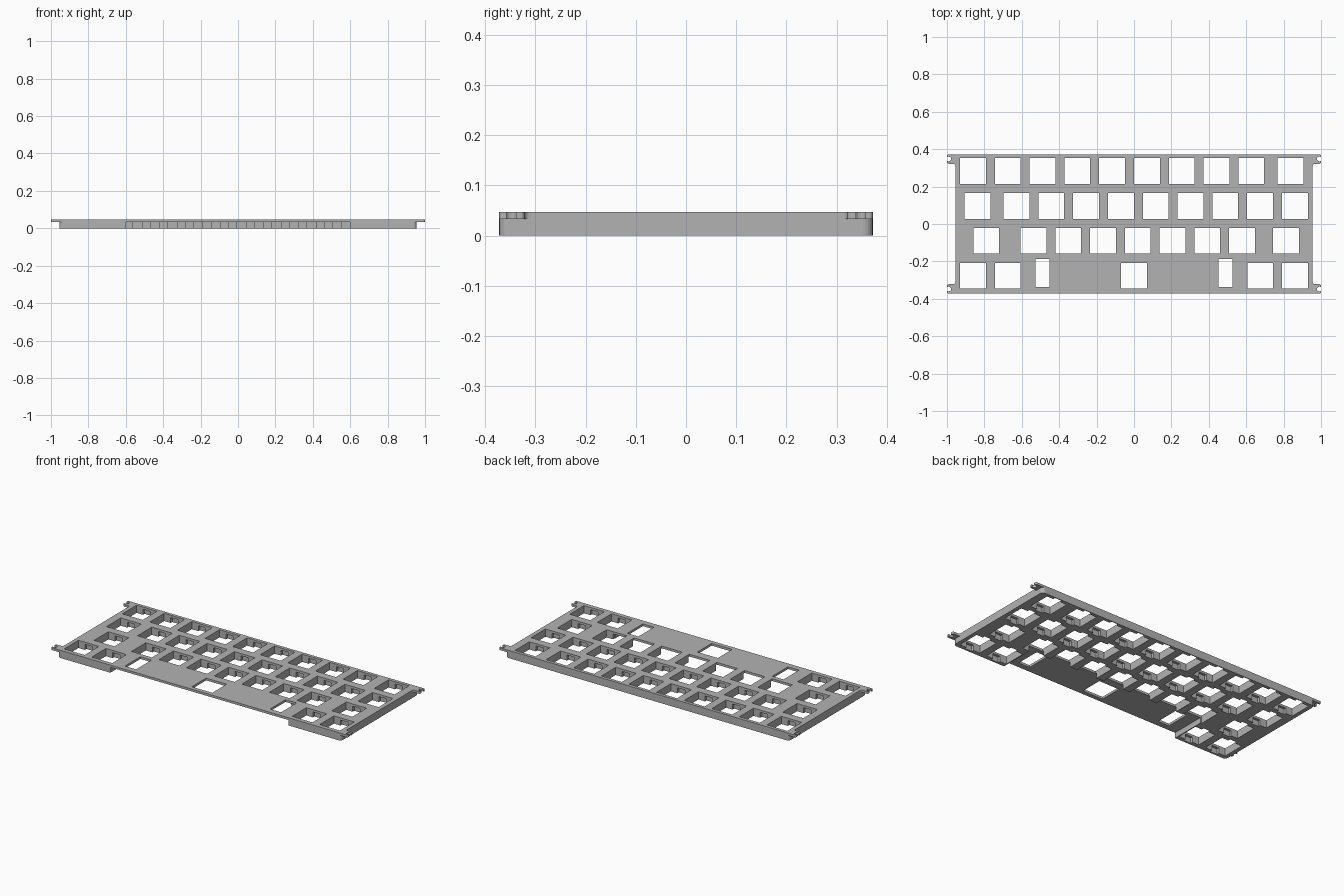
import bpy
import bmesh
from math import sin, cos, pi, radians

if "Cube" in bpy.data.objects:
    bpy.data.objects.remove(bpy.data.objects["Cube"])

HALF_DEPTH, SIDE_X = 0.372, 0.955
TOP, UNDER = 0.047, 0.033      # plate upper face and underside
PITCH, HOLE = 0.186, 0.138     # key spacing and switch opening

grey = bpy.data.materials.new("plate_grey")
grey.use_nodes = True
grey.diffuse_color = (0.45, 0.45, 0.45, 1)
grey.node_tree.nodes["Principled BSDF"].inputs["Base Color"].default_value = (0.45, 0.45, 0.45, 1)


def new_object(name, bm):
    bmesh.ops.recalc_face_normals(bm, faces=bm.faces)
    mesh = bpy.data.meshes.new(name)
    bm.to_mesh(mesh)
    bm.free()
    mesh.materials.append(grey)
    obj = bpy.data.objects.new(name, mesh)
    bpy.context.collection.objects.link(obj)
    return obj


def arc(cx, cy, r, start, end, steps=6):
    angles = [radians(start + (end - start) * i / steps) for i in range(steps + 1)]
    return [(cx + r * cos(a), cy + r * sin(a)) for a in angles]


def slab(name, quarter, z0, z1):
    """Extrude an outline mirrored from its back-left quarter."""
    loop = (quarter + [(-x, y) for x, y in reversed(quarter)]
            + [(-x, -y) for x, y in quarter] + [(x, -y) for x, y in reversed(quarter)])
    bm = bmesh.new()
    face = bm.faces.new([bm.verts.new((x, y, z0)) for x, y in loop])
    ext = bmesh.ops.extrude_face_region(bm, geom=[face])
    verts = [g for g in ext["geom"] if isinstance(g, bmesh.types.BMVert)]
    bmesh.ops.translate(bm, verts=verts, vec=(0, 0, z1 - z0))
    return new_object(name, bm)


def boxes(name, items, z0, z1):
    """One mesh of upright boxes, each given as centre x, y and size x, y."""
    bm = bmesh.new()
    for x, y, w, d in items:
        verts = bmesh.ops.create_cube(bm, size=1)["verts"]
        bmesh.ops.scale(bm, verts=verts, vec=(w, d, z1 - z0))
        bmesh.ops.translate(bm, verts=verts, vec=(x, y, (z0 + z1) / 2))
    return new_object(name, bm)


def combine(target, tool, operation):
    mod = target.modifiers.new(tool.name, "BOOLEAN")
    mod.operation, mod.solver, mod.object = operation, "EXACT", tool
    graph = bpy.context.evaluated_depsgraph_get()
    mesh = bpy.data.meshes.new_from_object(target.evaluated_get(graph))
    target.modifiers.clear()
    target.data = mesh
    bpy.data.objects.remove(tool)


# Top sheet with slotted mounting ears at the corners
ear = (arc(0.967, 0.310, 0.012, 180, 90, 4) + arc(0.992, 0.330, 0.008, -90, 0, 3)
       + arc(0.991, 0.348, 0.013, -45, -315, 10) + arc(0.992, 0.364, 0.008, 0, 90, 3))
plate = slab("switch_plate", ear, UNDER, TOP)

# Thick lower body with rounded corners
body = slab("lower_body", arc(SIDE_X - 0.02, HALF_DEPTH - 0.02, 0.02, 0, 90), 0, UNDER)
combine(plate, body, "UNION")

# Switch openings, row by row from the back
rows = [
    (0.283, [-0.861 + PITCH * i for i in range(9)] + [0.837]),
    (0.096, [-0.837] + [-0.628 + PITCH * i for i in range(9)]),
    (-0.090, [-0.790] + [-0.538 + PITCH * i for i in range(7)] + [0.813]),
    (-0.277, [-0.861, -0.675, 0, 0.675, 0.861]),
]
keys = [(x, y) for y, xs in rows for x in xs]
openings = [(x, y, HOLE, HOLE) for x, y in keys]
openings += [(s * 0.489, -0.262, 0.075, 0.15) for s in (-1, 1)]   # stabiliser slots
combine(plate, boxes("openings", openings, -0.1, 0.1), "DIFFERENCE")

# Recess under the long front key
recess_back = -0.15
recess = boxes("recess", [(0, recess_back - 0.2, 1.2, 0.4)], -0.1, UNDER)
combine(plate, recess, "DIFFERENCE")

# Clip notches below the sheet, in front of and behind each opening
notches = [(x, y, 0.05, HOLE + 0.03) for x, y in keys]
combine(plate, boxes("notches", notches, -0.1, UNDER), "DIFFERENCE")
